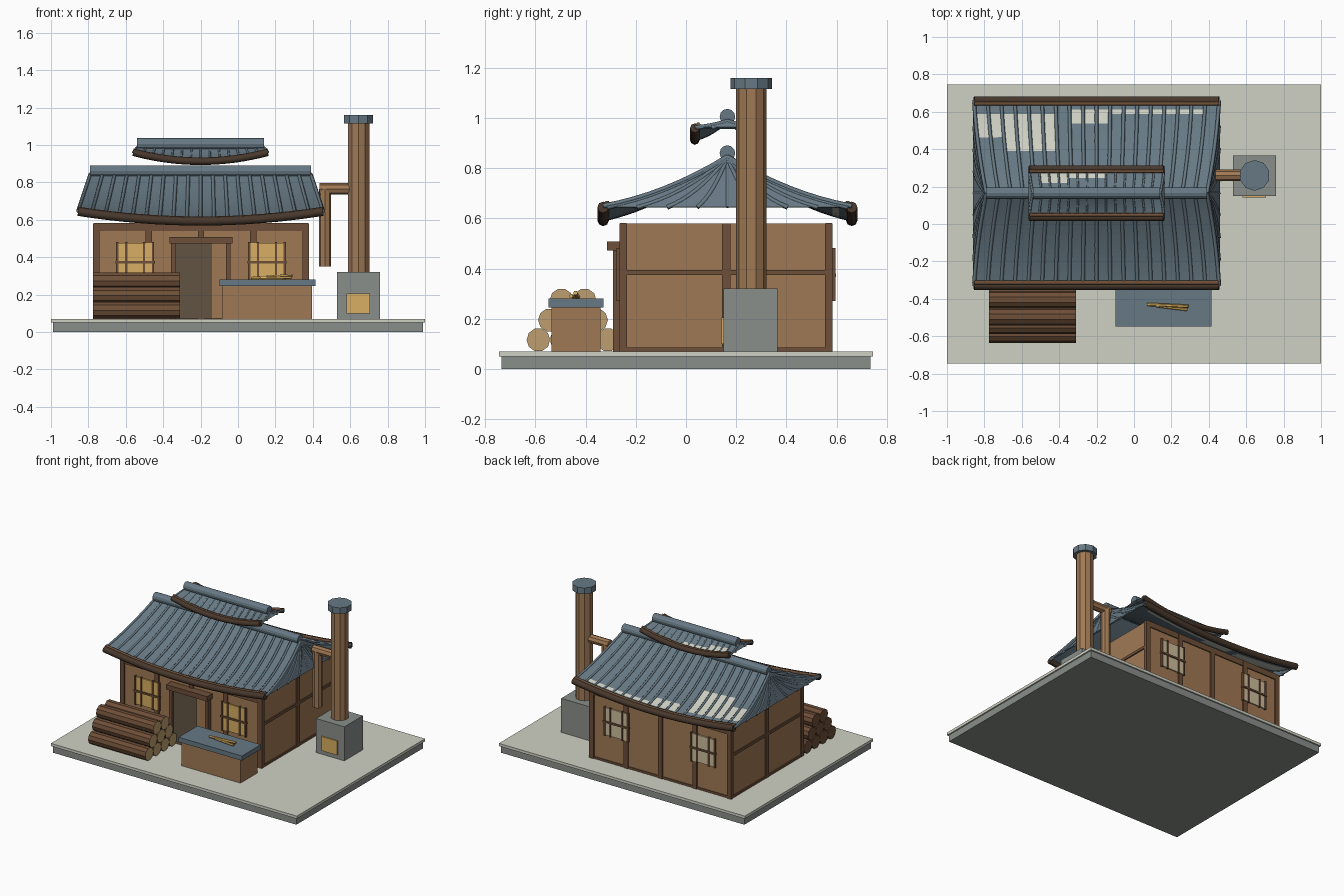
import bpy, bmesh, math
from mathutils import Vector

if "Cube" in bpy.data.objects:
    bpy.data.objects.remove(bpy.data.objects["Cube"], do_unlink=True)


def material(name, r, g, b):
    def lin(c):
        c /= 255
        return ((c + 0.055) / 1.055) ** 2.4 if c > 0.04 else c / 12.92
    m = bpy.data.materials.new(name)
    m.use_nodes = True
    col = (lin(r), lin(g), lin(b), 1)
    m.diffuse_color = col
    m.node_tree.nodes["Principled BSDF"].inputs["Base Color"].default_value = col
    return m


TILE = material("slate_blue", 103, 121, 132)
EAVE = material("dark_brown", 72, 56, 44)
TIMBER = material("timber_brown", 110, 79, 56)
WALL = material("wall_tan", 160, 121, 84)
LOG_END = material("cut_wood", 190, 158, 112)
GLOW = material("warm_yellow", 216, 174, 98)
DOOR = material("doorway_brown", 98, 84, 68)
STONE = material("stone_grey", 138, 143, 139)
PALE = material("pale_stone", 208, 209, 196)
PAPER = material("paper_cream", 204, 190, 156)


def finish(name, bm, *mats):
    bmesh.ops.recalc_face_normals(bm, faces=bm.faces)
    me = bpy.data.meshes.new(name)
    bm.to_mesh(me)
    bm.free()
    for m in mats:
        me.materials.append(m)
    ob = bpy.data.objects.new(name, me)
    bpy.context.collection.objects.link(ob)
    return ob


def box(name, mat, x0, x1, y0, y1, z0, z1):
    bm = bmesh.new()
    bmesh.ops.create_cube(bm, size=1)
    for v in bm.verts:
        v.co = ((x0 + x1) / 2 + v.co.x * (x1 - x0),
                (y0 + y1) / 2 + v.co.y * (y1 - y0),
                (z0 + z1) / 2 + v.co.z * (z1 - z0))
    return finish(name, bm, mat)


def rod(name, a, b, r, sides, *mats):
    """Prism from a to b; a second material colours the cap at b."""
    a, b = Vector(a), Vector(b)
    d = b - a
    bm = bmesh.new()
    bmesh.ops.create_cone(bm, cap_ends=True, segments=sides, radius1=r, radius2=r, depth=d.length)
    top = [f for f in bm.faces if len(f.verts) == sides and f.calc_center_median().z > 0]
    if len(mats) > 1:
        top[0].material_index = 1
    rot = Vector((0, 0, 1)).rotation_difference(d).to_matrix()
    for v in bm.verts:
        v.co = rot @ v.co + (a + b) / 2
    return finish(name, bm, *mats)


def tubes(name, mat, paths, r, res=0):
    cu = bpy.data.curves.new(name, 'CURVE')
    cu.dimensions = '3D'
    cu.bevel_depth, cu.bevel_resolution, cu.use_fill_caps = r, res, True
    for pts in paths:
        sp = cu.splines.new('POLY')
        sp.points.add(len(pts) - 1)
        for p, co in zip(sp.points, pts):
            p.co = (*co, 1)
    cu.materials.append(mat)
    ob = bpy.data.objects.new(name, cu)
    bpy.context.collection.objects.link(ob)


def sheet(name, fn, nu, nt, snow=None):
    bm = bmesh.new()
    rows = [[bm.verts.new(fn(2 * i / nu - 1, max(j / nt, 0.01))) for i in range(nu + 1)]
            for j in range(nt + 1)]
    for j in range(nt):
        for i in range(nu):
            f = bm.faces.new((rows[j][i], rows[j][i + 1], rows[j + 1][i + 1], rows[j + 1][i]))
            c = f.calc_center_median()
            if snow and snow(c.x, c.y):
                f.material_index = 1
    ob = finish(name, bm, TILE, PALE)
    mod = ob.modifiers.new("thickness", 'SOLIDIFY')
    mod.thickness, mod.offset = 0.01, 0


def roof(name, ridge_half, eave_half, depth, ridge_z, mid_z, lift, ribs, side_ribs, rib_r, beam_r, snow):
    cx, cy = -0.20, 0.165

    def fall(t):
        return t * (1.55 - 0.55 * t)

    def width(t):
        return ridge_half + (eave_half - ridge_half) * fall(t)

    def height(u, t):
        return ridge_z + (mid_z + lift * u * u - ridge_z) * fall(t)

    steps = [i / 8 for i in range(9)]
    for side, label in ((-1, "front"), (1, "back")):
        def slope(u, t):
            return Vector((cx + u * width(t), cy + side * depth * t, height(u, t)))
        sheet(f"{name}_{label}_slope", slope, ribs, 20, snow if side > 0 else None)
        up = Vector((0, 0, rib_r * 0.5))
        tubes(f"{name}_{label}_ribs", TILE,
              [[slope(2 * i / ribs - 1, t) + up for t in steps] for i in range(ribs + 1)], rib_r)
        # upturned eave beam with a thinner lip on top
        edge = [slope(i / 8 - 1, 1) for i in range(17)]
        tubes(f"{name}_{label}_eave_beam", EAVE, [edge], beam_r, 2)
        lip = Vector((0, -side * beam_r * 0.7, beam_r * 0.7))
        tubes(f"{name}_{label}_eave_lip", TIMBER, [[p + lip for p in edge]], beam_r * 0.5, 1)
    for end, label in ((-1, "right"), (1, "left")):
        def gable(v, t):
            return Vector((cx + end * width(t), cy + v * depth * 0.97 * t, height(1, t)))
        sheet(f"{name}_{label}_hip", gable, 8, 8)
        tubes(f"{name}_{label}_hip_ribs", TILE,
              [[gable(2 * i / side_ribs - 1, t) for t in steps] for i in range(side_ribs + 1)], rib_r)
    # ridge roll
    rod(f"{name}_ridge", (cx - ridge_half, cy, ridge_z + 0.02), (cx + ridge_half, cy, ridge_z + 0.02), 0.031, 12, TILE)


def main_snow(x, y):
    if x < -0.41:
        low = 0.47 if x < -0.72 else 0.38
        return x > -0.82 and low < y < 0.59
    return -0.33 < x < 0.36 and (0.53 if x < -0.1 else 0.58) < y < 0.62


def top_snow(x, y):
    return -0.52 < x < -0.14 and (0.22 if x < -0.35 else 0.24) < y < 0.272


# plinth
box("plinth", STONE, -0.99, 0.99, -0.735, 0.735, 0, 0.05)
box("plinth_top", PALE, -1, 1, -0.745, 0.745, 0.05, 0.07)

# house body and timber frame
box("house_walls", WALL, -0.765, 0.37, -0.255, 0.573, 0.07, 0.58)
POSTS = [-0.758 + i * 0.28 for i in range(5)]
for y, label in ((-0.25, "front"), (0.568, "back")):
    for i, x in enumerate(POSTS):
        box(f"{label}_post_{i}", TIMBER, x - 0.017, x + 0.017, y - 0.015, y + 0.015, 0.07, 0.58)
    box(f"{label}_top_beam", TIMBER, -0.77, 0.375, y - 0.013, y + 0.013, 0.54, 0.582)
    box(f"{label}_sill", TIMBER, -0.77, 0.375, y - 0.01, y + 0.01, 0.07, 0.085)
for x, label in ((-0.765, "right"), (0.37, "left")):
    box(f"{label}_middle_post", TIMBER, x - 0.01, x + 0.01, 0.143, 0.177, 0.07, 0.58)
    box(f"{label}_rail", TIMBER, x - 0.008, x + 0.008, -0.25, 0.568, 0.375, 0.395)
    box(f"{label}_sill", TIMBER, x - 0.008, x + 0.008, -0.25, 0.568, 0.07, 0.085)

# lattice windows
for label, wall_y, out, pane in (("front", -0.262, -1, GLOW), ("back", 0.58, 1, PAPER)):
    for i, x in enumerate((-0.55, 0.155)):
        def part(kind, mat, x0, x1, z0, z1, d):
            ys = sorted((wall_y, wall_y + out * d))
            box(f"{label}_window_{i}_{kind}", mat, x + x0, x + x1, *ys, z0, z1)
        part("pane", pane, -0.1, 0.1, 0.275, 0.475, 0.009)
        for k, bx in enumerate((-0.095, -0.048, 0.048, 0.095)):
            part(f"bar_{k}", TIMBER, bx - 0.006, bx + 0.006, 0.27, 0.482, 0.015)
        part("cross_bar", TIMBER, -0.105, 0.105, 0.367, 0.38, 0.017)

# doorway with a half-open sliding panel
box("doorway", DOOR, -0.34, -0.14, -0.272, -0.25, 0.072, 0.475)
box("sliding_panel", WALL, -0.14, -0.06, -0.28, -0.25, 0.072, 0.475)
for x, label in ((-0.345, "right"), (-0.053, "left")):
    box(f"door_{label}_jamb", TIMBER, x - 0.012, x + 0.012, -0.29, -0.25, 0.07, 0.475)
box("door_lintel", TIMBER, -0.365, -0.03, -0.315, -0.25, 0.472, 0.508)

# roofs
roof("main_roof", 0.59, 0.655, 0.495, 0.84, 0.592, 0.052, 18, 8, 0.01, 0.023, main_snow)
roof("upper_roof", 0.34, 0.36, 0.13, 0.985, 0.912, 0.048, 14, 4, 0.007, 0.019, top_snow)

# furnace and chimney
box("furnace", STONE, 0.53, 0.76, 0.15, 0.365, 0.07, 0.32)
box("furnace_door", GLOW, 0.58, 0.707, 0.141, 0.15, 0.1, 0.205)
rod("chimney_stack", (0.645, 0.26, 0.32), (0.645, 0.26, 1.12), 0.06, 10, WALL)
rod("chimney_cap", (0.645, 0.26, 1.115), (0.645, 0.26, 1.16), 0.082, 10, TILE)
rod("flue_drop", (0.465, 0.26, 0.35), (0.465, 0.26, 0.765), 0.033, 8, WALL)
rod("flue_cross", (0.435, 0.26, 0.765), (0.62, 0.26, 0.765), 0.031, 8, WALL)

# workbench with two sticks
box("bench_body", WALL, -0.085, 0.395, -0.535, -0.34, 0.07, 0.25)
box("bench_top", TILE, -0.1, 0.415, -0.547, -0.328, 0.245, 0.28)
rod("stick_long", (0.07, -0.43, 0.287), (0.29, -0.44, 0.303), 0.009, 6, GLOW)
rod("stick_short", (0.12, -0.438, 0.288), (0.285, -0.458, 0.29), 0.008, 6, GLOW)

# stacked logs
for row, count in enumerate((4, 3, 2)):
    for i in range(count):
        y = -0.588 + row * 0.046 + i * 0.092
        z = 0.116 + row * 0.079
        rod(f"log_{row}_{i}", (-0.775, y, z), (-0.31, y, z), 0.047, 10, TIMBER, LOG_END)
